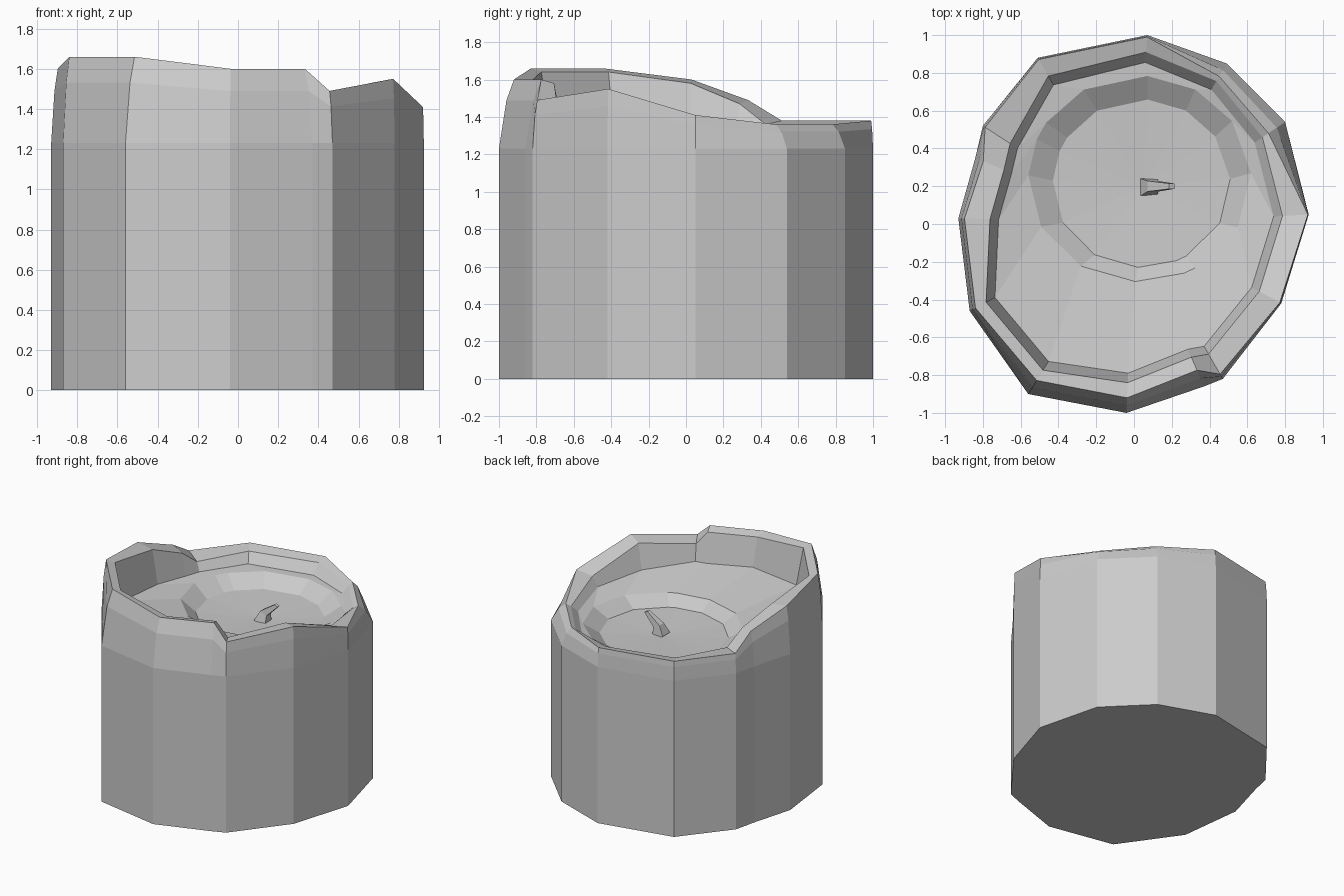
import bpy, bmesh
from mathutils import Vector

if "Cube" in bpy.data.objects:
    bpy.data.objects.remove(bpy.data.objects["Cube"])

# Columns round the wax body: base x, base y, rim inset, rim height, inner lip inset
COLS = [
    (.07, 1.0, .99, 1.38, .91), (.49, .85, .92, 1.36, .89), (.80, .54, .89, 1.36, .85),
    (.925, .05, .995, 1.41, .85), (.78, -.42, .99, 1.55, .85), (.47, -.82, .97, 1.49, .84),
    (.37, -.86, .90, 1.60, .82), (-.04, -1.0, .92, 1.60, .84), (-.56, -.90, .92, 1.66, .86),
    (-.87, -.46, .965, 1.66, .90), (-.93, .03, .965, 1.60, .82), (-.84, .35, .95, 1.49, .82),
    (-.80, .52, .985, 1.38, .82), (-.51, .88, .99, 1.38, .89)]


def loft(name, rings, tip=None):
    """Skin a stack of equal-sized rings; close with caps or a centre point."""
    bm = bmesh.new()
    loops = [[bm.verts.new(p) for p in ring] for ring in rings]
    n = len(loops[0])
    for a, b in zip(loops, loops[1:]):
        for i in range(n):
            j = (i + 1) % n
            bm.faces.new((a[i], a[j], b[j], b[i]))
    bm.faces.new(loops[0])
    if tip:
        c = bm.verts.new(tip)
        for i in range(n):
            bm.faces.new((loops[-1][i], loops[-1][(i + 1) % n], c))
    else:
        bm.faces.new(loops[-1])
    bmesh.ops.recalc_face_normals(bm, faces=bm.faces)
    me = bpy.data.meshes.new(name)
    bm.to_mesh(me)
    bm.free()
    ob = bpy.data.objects.new(name, me)
    bpy.context.collection.objects.link(ob)
    return ob


def oval(cx, cy, rx, ry, z):
    """Pool ring whose corners line up with the body columns."""
    ring = []
    for x, y, *_ in COLS:
        d = Vector((x, y)).normalized()
        ring.append((cx + rx * d.x, cy + ry * d.y, z))
    return ring


# Wax body: wall, softened shoulder, melted rim, inner lip, sloping floor, pool
base = [(x, y, 0) for x, y, *_ in COLS]
wall = [(x, y, 1.23) for x, y, *_ in COLS]
shoulder = [(x * (1 + s) / 2, y * (1 + s) / 2, 1.23 + .7 * (z - 1.23)) for x, y, s, z, _ in COLS]
rim = [(x * s, y * s, z) for x, y, s, z, _ in COLS]
lip = [(x * t, y * t, z - .02) for x, y, s, z, t in COLS]
floor = [(x * t * .94, y * t * .94, 1.32 - .04 * y) for x, y, s, z, t in COLS]
loft("candle_wax", [base, wall, shoulder, rim, lip, floor,
                    oval(.03, .24, .59, .545, 1.28),
                    oval(.04, .215, .47, .445, 1.20)], (.05, .2, 1.18))

# Wick: bent, tapering strand rising from the pool
path = [(.08, .195, 1.17, .045), (.10, .20, 1.25, .028), (.20, .20, 1.33, .014)]
wick = []
for x, y, z, r in path:
    wick.append([(x - r, y - r, z + r * .4), (x + r, y - r, z - r * .4),
                 (x + r, y + r, z - r * .4), (x - r, y + r, z + r * .4)])
loft("wick", wick)
